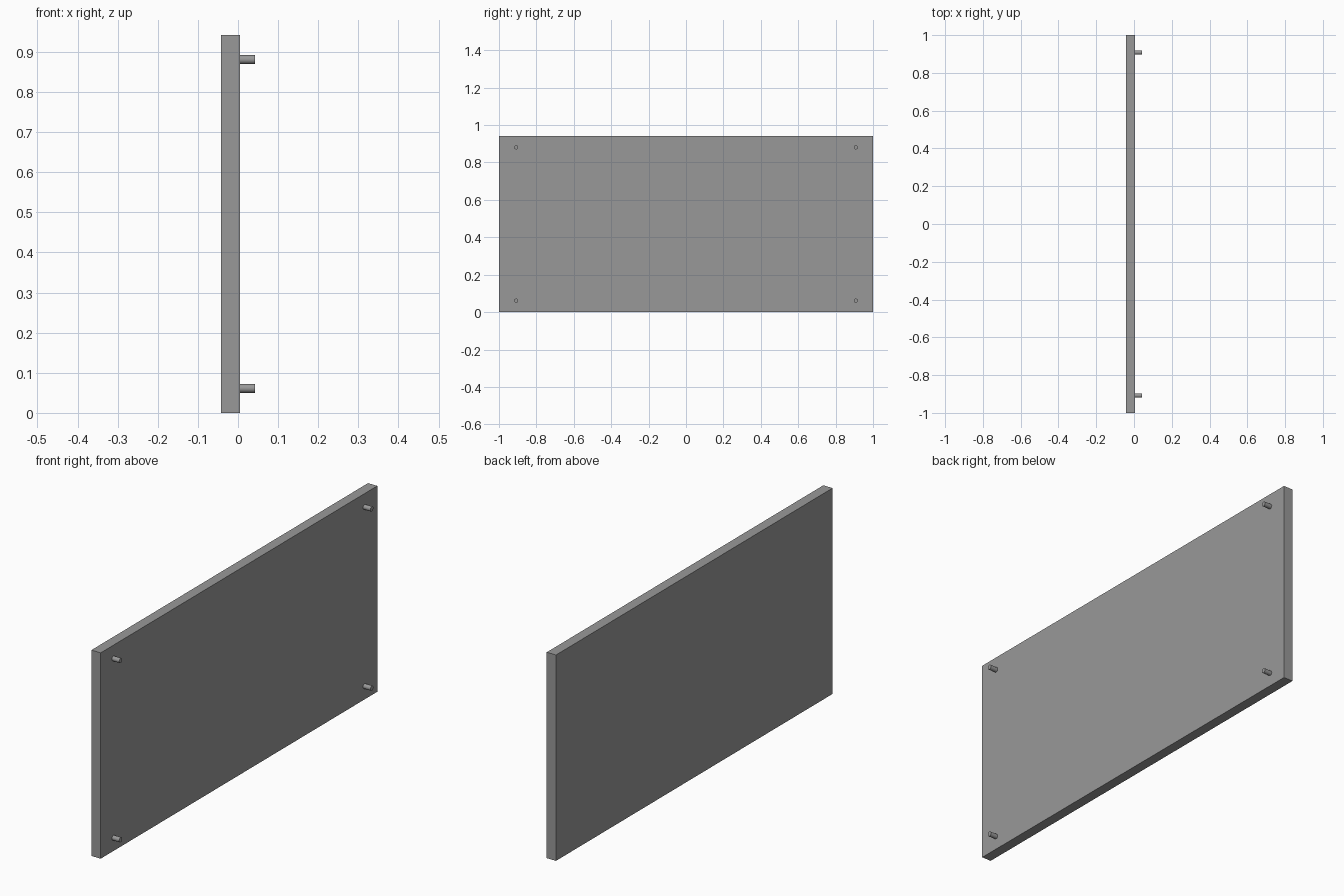
import bpy
import math

if "Cube" in bpy.data.objects:
    bpy.data.objects.remove(bpy.data.objects["Cube"])

X_BACK, X_FACE, X_TIP = -0.042, 0.005, 0.042
HEIGHT = 0.942

# Dark grey finish
grey = bpy.data.materials.new("dark_grey")
grey.diffuse_color = (0.317, 0.317, 0.317, 1)
grey.use_nodes = True
grey.node_tree.nodes["Principled BSDF"].inputs["Base Color"].default_value = grey.diffuse_color

# Flat rectangular panel
bpy.ops.mesh.primitive_cube_add(size=1, location=((X_BACK + X_FACE) / 2, 0, HEIGHT / 2))
panel = bpy.context.object
panel.name = "panel"
panel.scale = (X_FACE - X_BACK, 2.0, HEIGHT)
bpy.ops.object.transform_apply(location=False, rotation=False, scale=True)
panel.data.materials.append(grey)

# Four mounting pins, one near each corner of the +x face
for side, y in (("front", -0.908), ("back", 0.908)):
    for level, z in (("lower", 0.061), ("upper", 0.881)):
        start = X_FACE - 0.002
        bpy.ops.mesh.primitive_cylinder_add(
            vertices=24, radius=0.011, depth=X_TIP - start,
            location=((start + X_TIP) / 2, y, z), rotation=(0, math.pi / 2, 0))
        pin = bpy.context.object
        pin.name = f"{side}_{level}_pin"
        pin.data.materials.append(grey)
        bpy.ops.object.shade_smooth_by_angle(angle=math.radians(40))
